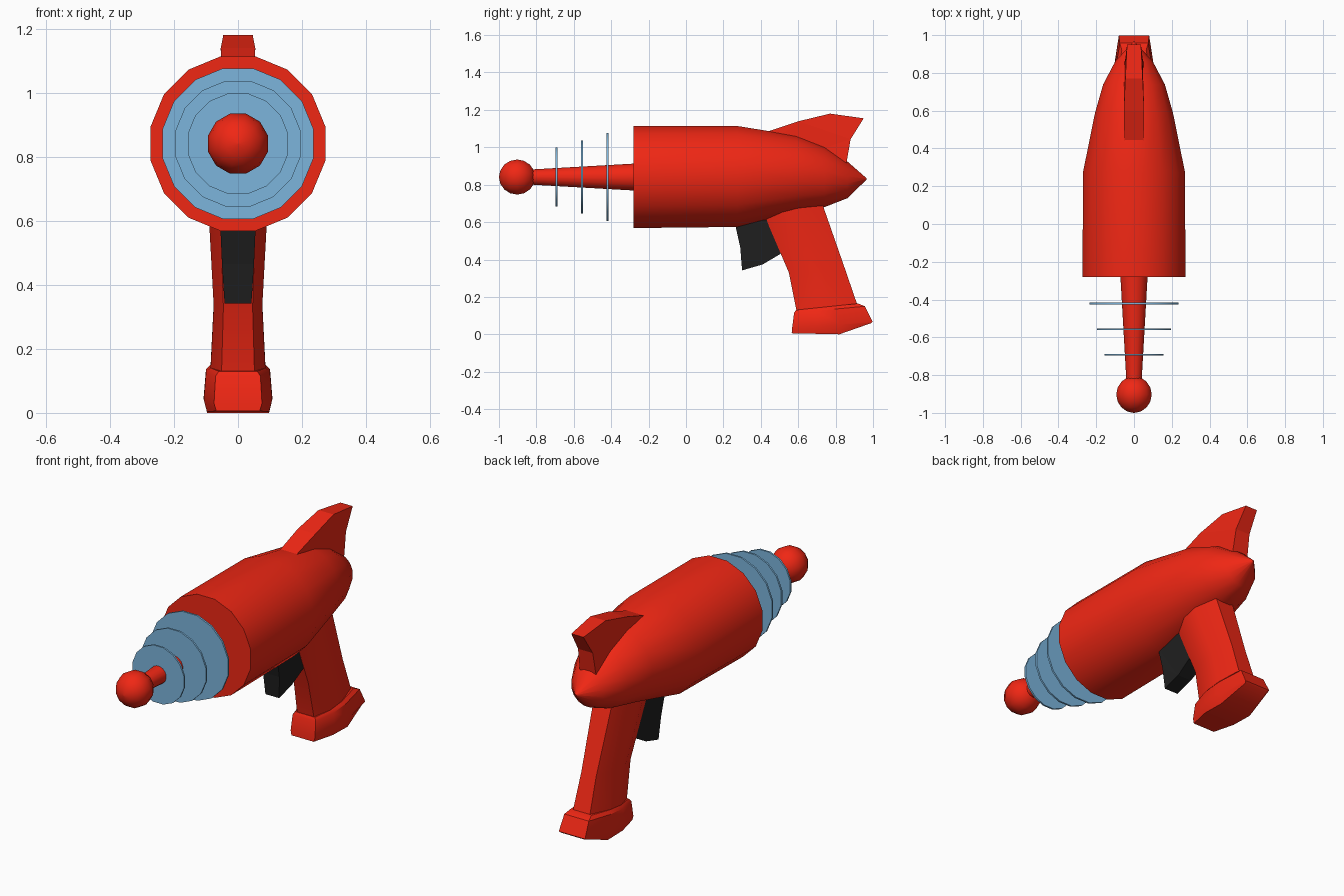
import bpy, bmesh, math

if "Cube" in bpy.data.objects:
    bpy.data.objects.remove(bpy.data.objects["Cube"])

def material(name, rgb):
    m = bpy.data.materials.new(name)
    m.diffuse_color = (*rgb, 1)
    m.use_nodes = True
    m.node_tree.nodes["Principled BSDF"].inputs["Base Color"].default_value = m.diffuse_color
    return m

RED = material("red", (0.87, 0.02, 0.007))
BLUE = material("blue", (0.2, 0.46, 0.72))
BLACK = material("black", (0.014, 0.014, 0.014))

def finish(name, bm, mat, angle=None):
    bmesh.ops.recalc_face_normals(bm, faces=bm.faces)
    me = bpy.data.meshes.new(name)
    bm.to_mesh(me)
    bm.free()
    ob = bpy.data.objects.new(name, me)
    bpy.context.collection.objects.link(ob)
    me.materials.append(mat)
    if angle:
        bpy.ops.object.select_all(action='DESELECT')
        ob.select_set(True)
        bpy.context.view_layer.objects.active = ob
        bpy.ops.object.shade_smooth_by_angle(angle=math.radians(angle))
    return ob

def bridge(bm, rings):
    for a, b in zip(rings, rings[1:]):
        n = len(a)
        for i in range(n):
            j = (i + 1) % n
            bm.faces.new((a[i], a[j], b[j], b[i]))

def lathe(name, profile, mat, n=16, angle=35):
    """Round part along y; profile rows are (y, radius, centre z)."""
    bm = bmesh.new()
    rings = []
    for y, r, zc in profile:
        angs = [2 * math.pi * (i + 0.5) / n for i in range(n)]
        rings.append([bm.verts.new((r * math.sin(a), y, zc + r * math.cos(a))) for a in angs])
    bridge(bm, rings)
    bm.faces.new(rings[0])
    bm.faces.new(rings[-1])
    return finish(name, bm, mat, angle)

def plate(name, outline, mat):
    """Side outline with rows (y, z, half width)."""
    bm = bmesh.new()
    sides = [[bm.verts.new((s * w, y, z)) for y, z, w in outline] for s in (-1, 1)]
    bridge(bm, sides)
    for s in sides:
        bm.faces.new(s)
    bmesh.ops.triangulate(bm, faces=[f for f in bm.faces if len(f.verts) > 4])
    return finish(name, bm, mat)

def loft(name, sections, mat, ends, angle):
    """Eight-sided sections: (front y, front z, back y, back z, half width, sag)."""
    bm = bmesh.new()
    rings = []
    for y0, z0, y1, z1, w, sag in sections:
        half = [(0, ends[0], 0), (0.3, 1, 0.5), (0.6, 1, 1), (1, ends[1], 0)]
        pts = [(k * w, t, d) for t, k, d in half] + [(-k * w, t, d) for t, k, d in reversed(half)]
        rings.append([bm.verts.new((x, y0 + (y1 - y0) * t, z0 + (z1 - z0) * t - sag * d))
                      for x, t, d in pts])
    bridge(bm, rings)
    for r in (rings[0], rings[-1]):
        for i in range(3):
            bm.faces.new((r[i], r[i + 1], r[6 - i], r[7 - i]))
    return finish(name, bm, mat, angle)

ZC = 0.841

# Body shell with tapered tail
lathe("body", [(-0.28, 0.278, ZC), (0.275, 0.275, 0.844), (0.59, 0.21, 0.857),
               (0.74, 0.166, 0.843), (0.863, 0.1, 0.826), (0.965, 0.004, 0.831)], RED, angle=40)

# Barrel and its discs
lathe("barrel", [(-0.85, 0.04, ZC), (-0.25, 0.075, ZC)], RED)
for i, (y, r) in enumerate([(-0.692, 0.16), (-0.557, 0.2), (-0.42, 0.24)]):
    lathe(f"barrel_disc_{i + 1}", [(y - 0.005, r, ZC), (y + 0.005, r, ZC)], BLUE)

# Ball at the muzzle
R = 0.097
ball = []
for k in range(9):
    a = math.pi * k / 8
    ball.append((-0.903 - R * math.cos(a), max(R * math.sin(a), 0.002), ZC))
lathe("muzzle_ball", ball, RED, n=12, angle=60)

# Top fin
plate("fin", [(0.425, 1.08, 0.05), (0.6, 1.139, 0.054), (0.77, 1.18, 0.046), (0.95, 1.155, 0.037),
              (0.88, 1.043, 0.045), (0.855, 0.9, 0.05), (0.6, 0.95, 0.05), (0.43, 1.0, 0.05)], RED)

# Trigger
plate("trigger", [(0.26, 0.6, 0.056), (0.29, 0.465, 0.05), (0.30, 0.342, 0.042),
                  (0.41, 0.374, 0.043), (0.51, 0.433, 0.048), (0.55, 0.62, 0.056)], BLACK)

# Grip
loft("grip", [(0.40, 0.70, 0.70, 0.78, 0.095, 0), (0.43, 0.61, 0.735, 0.68, 0.092, 0),
              (0.55, 0.33, 0.85, 0.35, 0.076, 0), (0.592, 0.12, 0.917, 0.155, 0.086, 0)],
     RED, (0.6, 0.6), 50)

# Grip foot
loft("grip_foot", [(0.588, 0.13, 0.92, 0.165, 0.086, 0), (0.578, 0.115, 0.957, 0.15, 0.1, 0),
                   (0.567, 0.03, 0.998, 0.068, 0.107, 0), (0.565, 0.006, 0.99, 0.06, 0.097, 0.038)],
     RED, (0.7, 0.75), 35)
